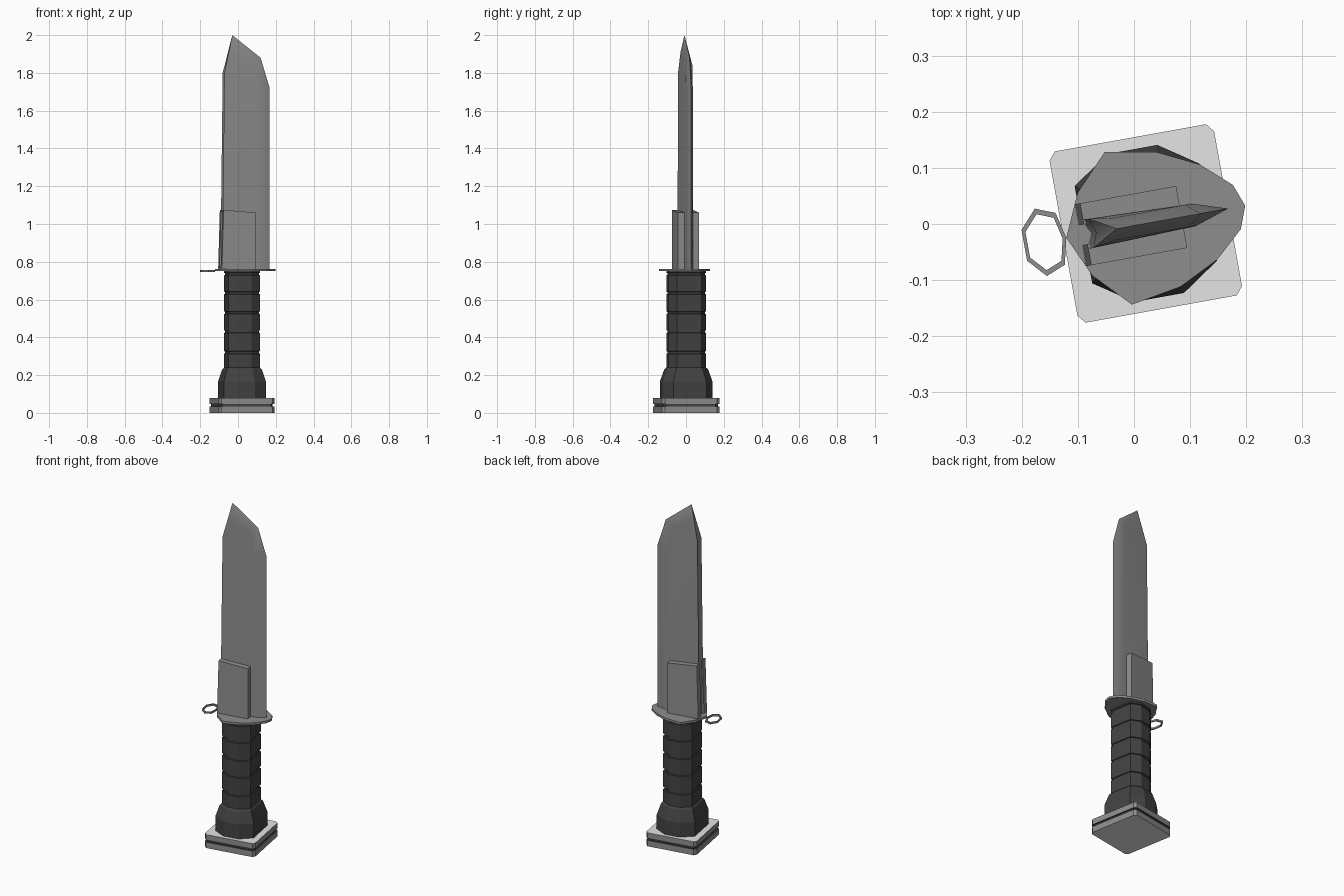
import bpy, bmesh
from math import radians
from mathutils import Matrix, Vector

cube = bpy.data.objects.get("Cube")
if cube:
    bpy.data.objects.remove(cube, do_unlink=True)

# Everything is drawn along its own axes, then turned slightly about z
TURN = Matrix.Translation((0.021, 0.001, 0)) @ Matrix.Rotation(radians(10.2), 4, "Z")


def material(name, value):
    mat = bpy.data.materials.new(name)
    mat.use_nodes = True
    color = (value, value, value, 1)
    mat.diffuse_color = color
    mat.node_tree.nodes["Principled BSDF"].inputs["Base Color"].default_value = color
    return mat


STEEL = material("steel grey", 0.27)
GRIP = material("dark grip", 0.055)
PALE = material("pale grey", 0.78)


def finish(name, bm, *mats):
    bmesh.ops.recalc_face_normals(bm, faces=bm.faces)
    bm.transform(TURN)
    mesh = bpy.data.meshes.new(name)
    bm.to_mesh(mesh)
    bm.free()
    for mat in mats:
        mesh.materials.append(mat)
    obj = bpy.data.objects.new(name, mesh)
    bpy.context.collection.objects.link(obj)
    return obj


def bridge(bm, a, b):
    for i in range(len(a)):
        j = (i + 1) % len(a)
        bm.faces.new((a[i], a[j], b[j], b[i]))


def loft(outline, levels):
    """Stack scaled copies of an outline; levels are (z, scale)."""
    bm = bmesh.new()
    rings = [[bm.verts.new((x * s, y * s, z)) for x, y in outline] for z, s in levels]
    for a, b in zip(rings, rings[1:]):
        bridge(bm, a, b)
    bm.faces.new(rings[0])
    bm.faces.new(rings[-1])
    return bm


def mirrored(half):
    """Close a half outline by mirroring it over y."""
    return half + [(x, -y) for x, y in reversed(half) if y > 0]


def chamfered(a, b, ca, cb):
    """Rectangle with cut corners."""
    half = [(a, b - cb), (a - ca, b), (ca - a, b), (-a, b - cb)]
    return half + [(-x, -y) for x, y in half]


# Pommel: two plates with a thin dark recess, pale top and bottom faces
bm = loft(chamfered(0.149, 0.155, 0.012, 0.015),
          [(0, 1), (0.035, 1), (0.035, 0.95), (0.047, 0.95), (0.047, 1), (0.08, 1)])
for f in bm.faces:
    heights = [v.co.z for v in f.verts]
    if min(heights) > 0.079 or max(heights) < 0.001:
        f.material_index = 1
    elif min(heights) > 0.034 and max(heights) < 0.048:
        f.material_index = 2
finish("pommel", bm, STEEL, PALE, GRIP)

# Grip: flared foot and an eight-sided handle with ring grooves
levels = [(0.08, 1), (0.165, 1), (0.23, 0.83), (0.24, 0.75)]
for z in (0.32, 0.43, 0.53, 0.635, 0.735):
    levels += [(z - 0.007, 0.75), (z - 0.005, 0.71), (z + 0.005, 0.71), (z + 0.007, 0.75)]
levels.append((0.752, 0.75))
finish("grip", loft(chamfered(0.113, 0.134, 0.068, 0.046), levels), GRIP)

# Guard plate
guard = mirrored([(-0.144, 0), (-0.11, 0.075), (-0.05, 0.138), (0.041, 0.122),
                  (0.114, 0.086), (0.165, 0.04), (0.18, 0)])
finish("guard", loft(guard, [(0.75, 1), (0.763, 1)]), STEEL)

# Lanyard ring beside the guard
outer = mirrored([(-0.22, 0.028), (-0.19, 0.061), (-0.155, 0.047), (-0.144, 0)])
bm = bmesh.new()
center = Vector((-0.183, 0))
inner = [center + (Vector(p) - center) * 0.83 for p in outer]
rings = [[bm.verts.new((p[0], p[1], z)) for p in line]
         for line, z in ((outer, 0.747), (outer, 0.757), (inner, 0.757), (inner, 0.747))]
for i in range(4):
    bridge(bm, rings[i], rings[(i + 1) % 4])
finish("lanyard_ring", bm, STEEL)

# Blade: centre outline (grooved spine, tip, clip, edge) joined to both flat sides
middle = [(-0.099, 0.76), (-0.09, 1.8), (-0.052, 2.0), (0.1, 1.88), (0.149, 1.72), (0.149, 0.76)]
side = [(-0.111, 0.027, 0.76), (-0.099, 0.026, 1.8), (-0.058, 0.02, 1.91),
        (0.075, 0.02, 1.84), (0.087, 0.02, 1.71), (0.085, 0.021, 0.76)]
bm = bmesh.new()
mid = [bm.verts.new((x, 0, z)) for x, z in middle]
for sign in (1, -1):
    flat = [bm.verts.new((x, y * sign, z)) for x, y, z in side]
    for i in range(6):
        j = (i + 1) % 6
        if i == 1:  # the point: spine corner runs straight to the tip
            bm.faces.new((mid[1], mid[2], flat[1]))
            bm.faces.new((flat[1], mid[2], flat[2]))
        else:
            bm.faces.new((mid[i], mid[j], flat[j], flat[i]))
    bm.faces.new(flat)
blade = finish("blade", bm, STEEL)
bpy.ops.object.select_all(action="DESELECT")
bpy.context.view_layer.objects.active = blade
blade.select_set(True)
bpy.ops.object.shade_smooth_by_angle(angle=radians(48))
blade.modifiers.new("even shading", "WEIGHTED_NORMAL").keep_sharp = True

# Side plates at the root of the blade, with a sloped top and a leaning rear end
for name, sign in (("left_root_plate", 1), ("right_root_plate", -1)):
    bm = bmesh.new()
    rings = [[bm.verts.new((x, y * sign, z)) for x, z in
              ((-0.118, 0.76), (-0.109, 1.075), (0.065, 1.06), (0.065, 0.76))]
             for y in (0.018, 0.056)]
    bridge(bm, *rings)
    for ring in rings:
        bm.faces.new(ring)
    finish(name, bm, STEEL)
